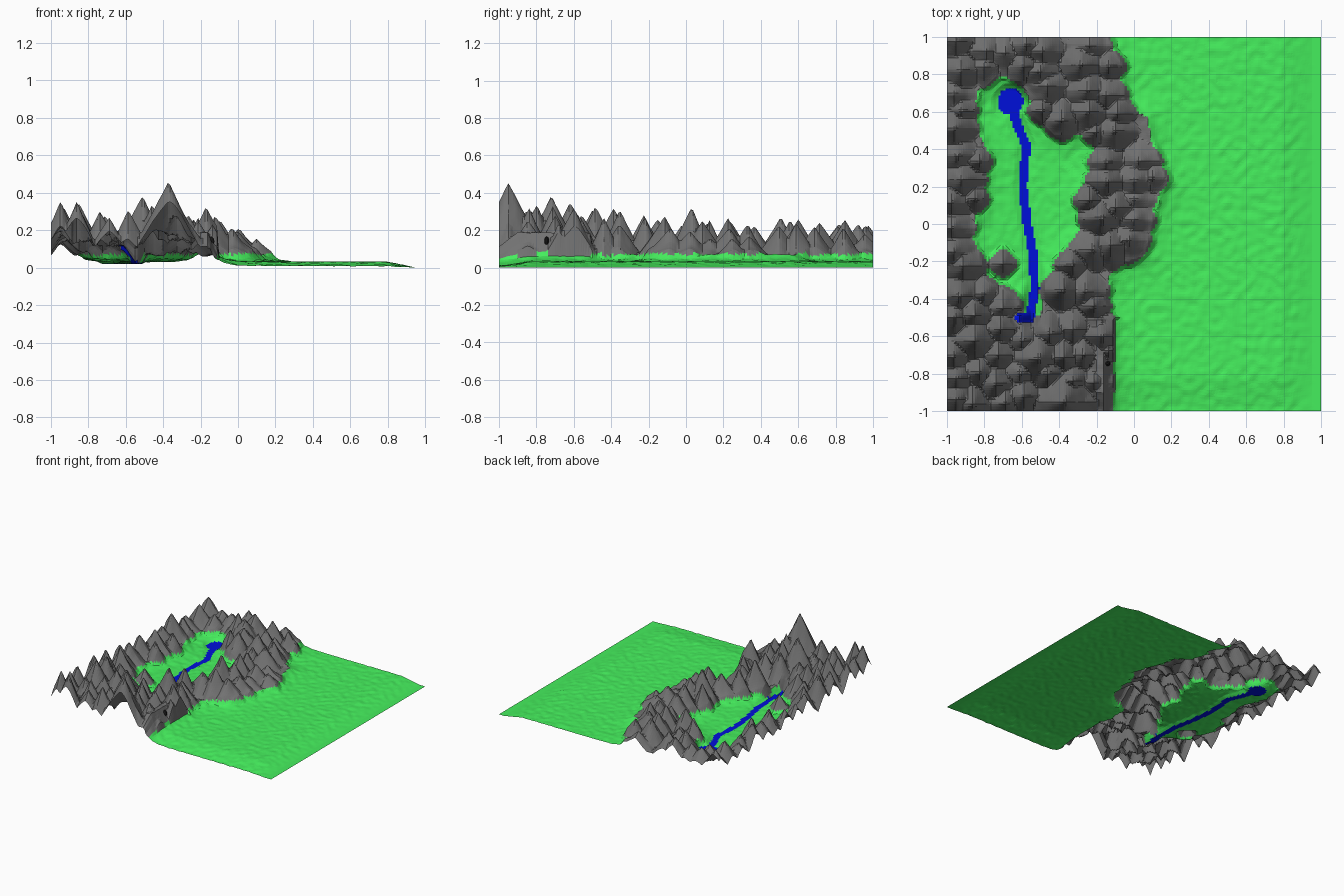
import bpy, bmesh, math, random
from mathutils import Vector, noise

if "Cube" in bpy.data.objects:
    bpy.data.objects.remove(bpy.data.objects["Cube"])

random.seed(11)
N = 160

# Outlines: massif outer edge, enclosed valley, river path
OUTER = [(-1.5, 1.5), (-0.14, 1.5), (-0.14, 1.0), (-0.06, 0.85), (-0.05, 0.66), (0.09, 0.58),
         (0.12, 0.4), (0.18, 0.22), (0.11, 0.05), (0.06, -0.17), (-0.09, -0.22),
         (-0.16, -0.4), (-0.1, -0.52), (-0.1, -1.5), (-1.5, -1.5)]
VALLEY = [(-0.74, 0.78), (-0.6, 0.76), (-0.54, 0.58), (-0.42, 0.47), (-0.23, 0.46), (-0.22, 0.28),
          (-0.3, 0.15), (-0.27, -0.02), (-0.38, -0.17), (-0.49, -0.35), (-0.52, -0.52),
          (-0.6, -0.53), (-0.62, -0.38), (-0.79, -0.3), (-0.85, -0.05), (-0.8, 0.15),
          (-0.77, 0.4), (-0.86, 0.58), (-0.82, 0.7)]
RIVER = [(-0.66, 0.65), (-0.62, 0.52), (-0.575, 0.42), (-0.595, 0.2), (-0.57, 0.0), (-0.535, -0.18),
         (-0.53, -0.35), (-0.555, -0.5), (-0.61, -0.5)]


def seg_dist(x, y, a, b):
    dx, dy = b[0] - a[0], b[1] - a[1]
    t = ((x - a[0]) * dx + (y - a[1]) * dy) / (dx * dx + dy * dy)
    t = max(0, min(1, t))
    return math.hypot(x - a[0] - t * dx, y - a[1] - t * dy)


def signed_dist(x, y, poly):
    """Positive inside the polygon."""
    inside, best = False, 9
    for i, b in enumerate(poly):
        a = poly[i - 1]
        best = min(best, seg_dist(x, y, a, b))
        if (a[1] > y) != (b[1] > y) and x < a[0] + (y - a[1]) * (b[0] - a[0]) / (b[1] - a[1]):
            inside = not inside
    return best if inside else -best


def massif(x, y):
    return min(signed_dist(x, y, OUTER), -signed_dist(x, y, VALLEY))


def river_dist(x, y):
    d = min(seg_dist(x, y, a, b) for a, b in zip(RIVER, RIVER[1:]))
    lake = math.hypot(x + 0.66, y - 0.655) - 0.068
    return min(d - 0.022, lake)


def lerp_step(a, b, v):
    return max(0, min(1, (v - a) / (b - a)))


# Peaks: (x, y, height, radius)
peaks = [(-0.37, -0.95, 0.43, 0.23), (-0.51, -0.72, 0.36, 0.19), (-0.17, 0.03, 0.3, 0.14),
         (-0.85, -0.62, 0.32, 0.18), (-0.17, -0.6, 0.29, 0.15), (-0.7, -0.21, 0.13, 0.09),
         (-0.28, 0.85, 0.23, 0.15)]
step = 0.118
for i in range(-8, 3):
    for j in range(-8, 9):
        x = i * step + random.uniform(-0.035, 0.035)
        y = j * step + random.uniform(-0.035, 0.035)
        s = massif(x, y)
        if s < 0.035 or any(math.hypot(x - p[0], y - p[1]) < 0.085 for p in peaks):
            continue
        r = max(0.09, min(0.15, s + 0.04))
        h = (0.25 - 0.06 * y) * random.uniform(0.68, 1.1)
        h *= 1 - 0.55 * lerp_step(-0.15, 0.15, x)
        peaks.append((x, y, min(h, 2.2 * r), r))


def height(x, y):
    """Returns surface height and rock thickness above the ground."""
    s = massif(x, y)
    so = signed_dist(x, y, OUTER)
    # Plain falling to its outer edges, with a soft skirt at the rock foot
    g = 0.03 * (1 - lerp_step(0.79, 0.95, x))
    if x > -0.15:
        g *= 1 - 0.7 * lerp_step(-0.83, -0.98, y)
    g += 0.03 * math.exp(-abs(s) / 0.05)
    g += 0.005 * noise.noise(Vector((x * 22, y * 22, 0))) * (1 - lerp_step(0.85, 0.97, x))
    # Rock: raised floor, eastern cliff, and faceted cones
    cliff = y < -0.5
    m = max(0, min(0.022 + 0.055 * lerp_step(-0.4, -1, y), s * 1.1))
    if cliff and so > 0:
        m = max(m, min(0.15, so * 2.4) * (1 - lerp_step(-0.2, -0.32, x))
                * (1 - 0.5 * lerp_step(-0.9, -1, y)))
    for px, py, h, r in peaks:
        dx, dy = abs(x - px), abs(y - py)
        if dx < r and dy < r:
            d = 0.6 * math.hypot(dx, dy) + 0.33 * (dx + dy)
            if d < r:
                a = math.atan2(y - py, x - px)
                m = max(m, h * (1 - d / r) ** 1.2 * (1 + 0.12 * math.sin(3 * a + px * 40) * d / r))
    if cliff and so < 0:
        m = 0
    z = g + m
    # River bed, lake and the short waterfall that feeds it
    rd = river_dist(x, y)
    if rd < 0.03:
        bed = 0.02 + 0.1 * lerp_step(-0.545, -0.61, x) * lerp_step(-0.44, -0.49, y)
        k = lerp_step(0.0, 0.03, rd)
        z = bed * (1 - k) + z * k
    return max(0, z), m


# Shared height grid
grid = [[None] * (N + 1) for _ in range(N + 1)]
for i in range(N + 1):
    for j in range(N + 1):
        x, y = -1 + 2 * i / N, -1 + 2 * j / N
        z, m = height(x, y)
        grid[i][j] = (x, y, z, m)


def cell_kind(i, j):
    c = [grid[i][j], grid[i + 1][j], grid[i + 1][j + 1], grid[i][j + 1]]
    x, y = c[0][0] + 1 / N, c[0][1] + 1 / N
    if river_dist(x, y) < 0.002:
        return "river_and_lake"
    return "mountains" if sum(p[3] for p in c) / 4 > 0.018 else "grassland"


def material(name, color):
    mat = bpy.data.materials.new(name)
    mat.diffuse_color = (*color, 1)
    mat.use_nodes = True
    mat.node_tree.nodes["Principled BSDF"].inputs["Base Color"].default_value = mat.diffuse_color
    return mat


def build(name, color):
    """Makes one terrain part from the grid cells of its kind."""
    bm = bmesh.new()
    verts = {}

    def vert(i, j):
        if (i, j) not in verts:
            verts[i, j] = bm.verts.new(grid[i][j][:3])
        return verts[i, j]

    for i in range(N):
        for j in range(N):
            if kinds[i][j] == name:
                bm.faces.new([vert(i, j), vert(i + 1, j), vert(i + 1, j + 1), vert(i, j + 1)])
    bmesh.ops.triangulate(bm, faces=bm.faces[:])
    me = bpy.data.meshes.new(name)
    bm.to_mesh(me)
    bm.free()
    me.materials.append(material(name, color))
    bpy.context.collection.objects.link(bpy.data.objects.new(name, me))


kinds = [[cell_kind(i, j) for j in range(N)] for i in range(N)]
build("grassland", (0.06, 0.86, 0.11))
build("mountains", (0.17, 0.17, 0.17))
build("river_and_lake", (0.0, 0.005, 0.7))

# Cave mouth in the eastern cliff
bpy.ops.mesh.primitive_uv_sphere_add(segments=10, ring_count=6, radius=1, location=(-0.145, -0.745, 0.14))
cave = bpy.context.object
cave.name = "cave_mouth"
cave.scale = (0.02, 0.014, 0.026)
cave.data.materials.append(material("cave_dark", (0.01, 0.01, 0.01)))
